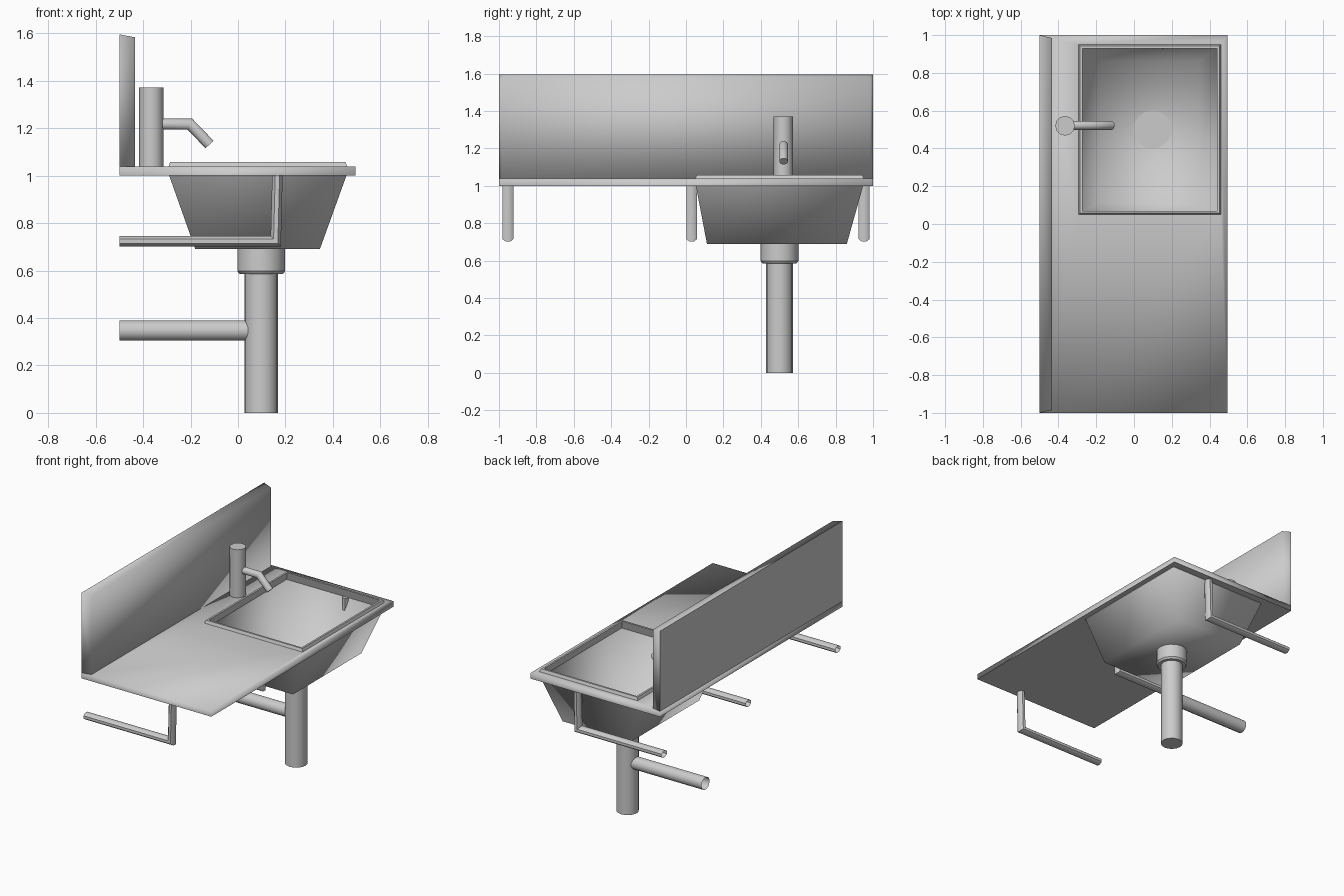
import bpy, bmesh, math
from mathutils import Vector

if "Cube" in bpy.data.objects:
    bpy.data.objects.remove(bpy.data.objects["Cube"], do_unlink=True)

grey = bpy.data.materials.new("light_grey")
grey.use_nodes = True
COLOUR = (0.6, 0.6, 0.6, 1)
grey.diffuse_color = COLOUR
grey.node_tree.nodes["Principled BSDF"].inputs["Base Color"].default_value = COLOUR


def loft(name, rings, cap_start=False, cap_end=False, angle=None, flat_dir=None):
    """Skin a list of closed rings. Faces pointing along flat_dir stay flat."""
    bm = bmesh.new()
    loops = [[bm.verts.new(p) for p in ring] for ring in rings]
    n = len(loops[0])
    for a, b in zip(loops, loops[1:]):
        for i in range(n):
            j = (i + 1) % n
            bm.faces.new((a[i], a[j], b[j], b[i]))
    if cap_start:
        bm.faces.new(loops[0][::-1])
    if cap_end:
        bm.faces.new(loops[-1])
    bmesh.ops.recalc_face_normals(bm, faces=bm.faces)
    for f in bm.faces:
        f.normal_update()
        f.smooth = not (flat_dir and f.normal.dot(Vector(flat_dir)) > 0.9)
    mesh = bpy.data.meshes.new(name)
    bm.to_mesh(mesh)
    bm.free()
    mesh.materials.append(grey)
    obj = bpy.data.objects.new(name, mesh)
    bpy.context.collection.objects.link(obj)
    if angle:
        bpy.ops.object.select_all(action='DESELECT')
        obj.select_set(True)
        bpy.context.view_layer.objects.active = obj
        bpy.ops.object.shade_smooth_by_angle(angle=math.radians(angle))
    return obj


def rect(x0, x1, y0, y1, z, inset=0.0):
    x0, x1, y0, y1 = x0 + inset, x1 - inset, y0 + inset, y1 - inset
    return [(x0, y0, z), (x1, y0, z), (x1, y1, z), (x0, y1, z)]


def tube(name, path, y, radius, sides, width=None, **caps):
    """Sweep a round section along an x-z path with mitred corners."""
    pts = [Vector(p) for p in path]
    width = width or radius
    rings = []
    for i, p in enumerate(pts):
        before = (p - pts[i - 1]).normalized() if i else None
        after = (pts[i + 1] - p).normalized() if i < len(pts) - 1 else None
        t = ((before or after) + (after or before)).normalized()
        normal = Vector((-t.y, t.x)) / t.dot(before or after)
        ring = []
        for k in range(sides):
            a = math.tau * (k + 0.5) / sides
            q = p + normal * radius * math.cos(a)
            ring.append((q.x, y + width * math.sin(a), q.y))
        rings.append(ring)
    return loft(name, rings, angle=50, **caps)


def column(name, x, y, profile, sides=16):
    """Upright turned part from (radius, height) pairs."""
    rings = [[(x + r * math.cos(math.tau * k / sides),
               y + r * math.sin(math.tau * k / sides), z) for k in range(sides)]
             for r, z in profile]
    return loft(name, rings, True, True, angle=35)


# Counter with an opening for the basin
OUTER = (-0.5, 0.495, -1, 1)
HOLE = (-0.293, 0.46, 0.05, 0.95)
loft("counter", [rect(*HOLE, 1.0), rect(*OUTER, 1.0),
                 rect(*OUTER, 1.038), rect(*HOLE, 1.038)], flat_dir=(0, 0, -1))

# Tapered splash panel along the wall side
loft("splash_panel", [
    [(-0.5, -1, 1.038), (-0.5, 1, 1.038), (-0.5, 1, 1.595), (-0.5, -1, 1.595)],
    [(-0.435, -0.985, 1.038), (-0.435, 0.985, 1.038),
     (-0.435, 0.985, 1.583), (-0.435, -0.985, 1.583)]],
    True, True, flat_dir=(-1, 0, 0))

# Raised rim and bowl
loft("basin_rim", [rect(*HOLE, 1.038), rect(*HOLE, 1.058, 0.007),
                   rect(*HOLE, 1.058, 0.02), rect(*HOLE, 1.0, 0.004)], angle=40)
loft("basin_bowl", [rect(*HOLE, 1.0, 0.003), rect(-0.18, 0.345, 0.112, 0.86, 0.69)],
     cap_end=True)

# Drain, collar and wall pipe
column("drain_pipe", 0.098, 0.5, [(0.071, 0), (0.071, 0.6)])
column("drain_collar", 0.098, 0.5, [(0.092, 0.586), (0.101, 0.598), (0.101, 0.691)])
tube("wall_pipe", [(-0.5, 0.347), (0.045, 0.347)], 0.5, 0.044, 12)

# Tap
column("tap_body", -0.365, 0.52, [(0.052, 1.038), (0.052, 1.372)], 12)
tube("tap_spout", [(-0.34, 1.217), (-0.203, 1.217), (-0.12, 1.131)], 0.522, 0.024, 12,
     cap_end=True)

# Support brackets
for label, y in (("front", -0.952), ("middle", 0.03), ("rear", 0.952)):
    tube(label + "_bracket", [(-0.5, 0.724), (0.159, 0.724), (0.166, 1.0)],
         y, 0.024, 8, width=0.031)
